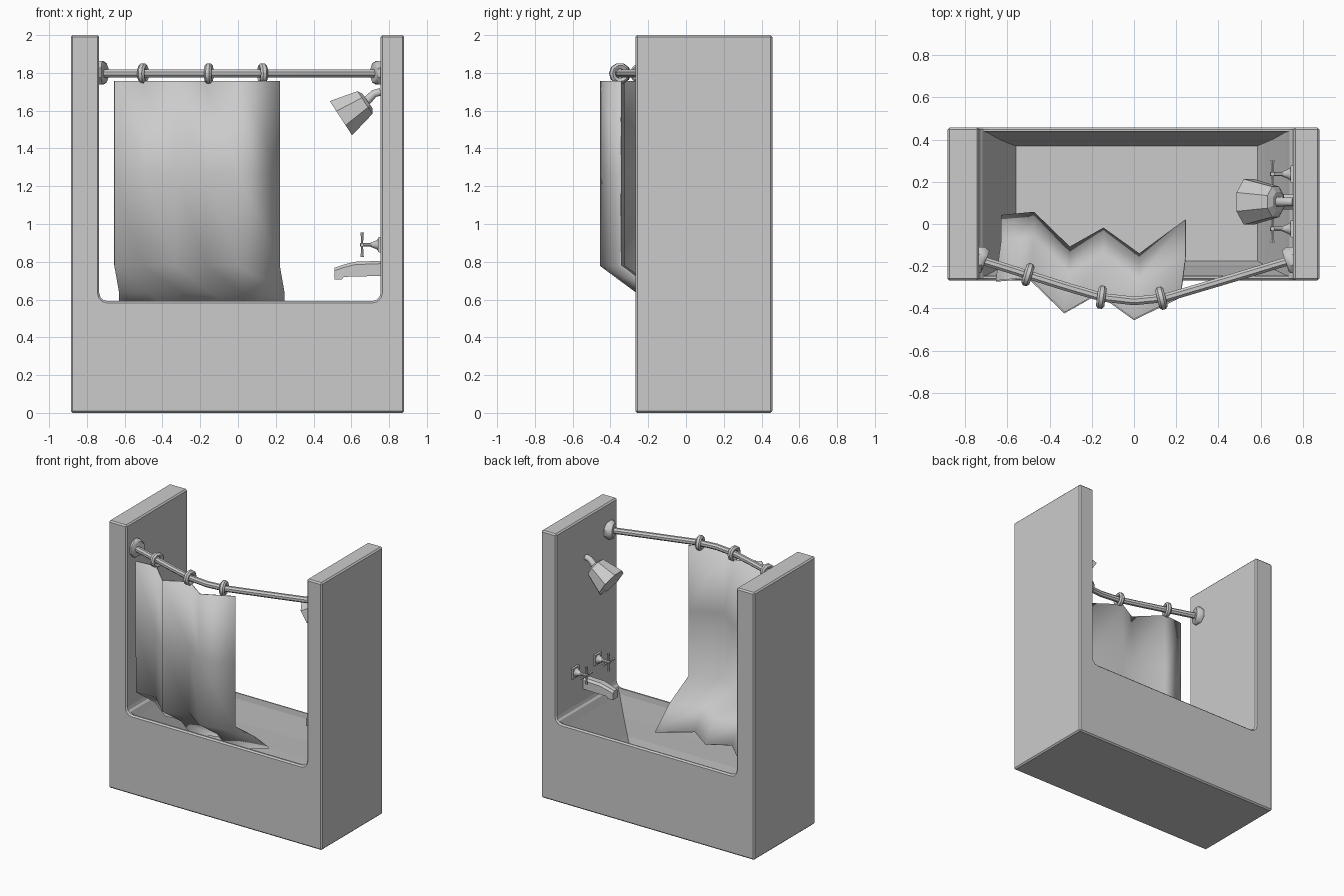
import bpy, bmesh, math
from mathutils import Vector

if "Cube" in bpy.data.objects:
    bpy.data.objects.remove(bpy.data.objects["Cube"])


def finish(name, bm, smooth=None):
    bmesh.ops.recalc_face_normals(bm, faces=bm.faces)
    me = bpy.data.meshes.new(name)
    bm.to_mesh(me)
    bm.free()
    ob = bpy.data.objects.new(name, me)
    bpy.context.collection.objects.link(ob)
    if smooth:
        bpy.ops.object.select_all(action='DESELECT')
        ob.select_set(True)
        bpy.context.view_layer.objects.active = ob
        bpy.ops.object.shade_smooth_by_angle(angle=math.radians(smooth))
    return ob


def loft(bm, rings, caps=True, closed=True):
    """Skin a list of point rings with quads."""
    vs = [[bm.verts.new(p) for p in r] for r in rings]
    n = len(vs[0])
    for a, b in zip(vs, vs[1:]):
        for i in range(n if closed else n - 1):
            j = (i + 1) % n
            bm.faces.new((a[i], a[j], b[j], b[i]))
    if caps:
        bm.faces.new(vs[0])
        bm.faces.new(vs[-1])


def tube(bm, path, radii, sides=8):
    """Sweep a regular polygon along a path, with one radius per point."""
    path = [Vector(p) for p in path]
    rings = []
    for i, p in enumerate(path):
        t = (path[min(i + 1, len(path) - 1)] - path[max(i - 1, 0)]).normalized()
        ref = Vector((0, 0, 1)) if abs(t.z) < 0.9 else Vector((0, 1, 0))
        u = t.cross(ref).normalized()
        v = t.cross(u)
        rings.append([p + radii[i] * (math.cos(a) * u + math.sin(a) * v)
                      for a in (2 * math.pi * (k + 0.5) / sides for k in range(sides))])
    loft(bm, rings)


# Surround: U-shaped block with filleted inner corners, tub basin cut out
XL, XR, RIM, F = -0.735, 0.755, 0.592, 0.045
prof = [(-0.885, 0), (0.88, 0), (0.88, 2), (XR, 2)]
for k in range(4):
    a = math.radians(30 * k)
    prof.append((XR - F + F * math.cos(a), RIM + F - F * math.sin(a)))
for k in range(3, -1, -1):
    a = math.radians(30 * k)
    prof.append((XL + F - F * math.cos(a), RIM + F - F * math.sin(a)))
prof += [(XL, 2), (-0.885, 2)]
bm = bmesh.new()
loft(bm, [[(x, y, z) for x, z in prof] for y in (-0.268, 0.457)])
tub = finish("bathtub_surround", bm)
bev = tub.modifiers.new("edge_bevel", 'BEVEL')
bev.width = 0.01
bev.segments = 1
bev.limit_method = 'ANGLE'
bev.angle_limit = math.radians(40)

levels = [(0.65, -0.733, 0.753, -0.250, 0.443), (0.55, -0.70, 0.72, -0.243, 0.436),
          (0.40, -0.645, 0.665, -0.215, 0.405), (0.28, -0.60, 0.62, -0.195, 0.385),
          (0.20, -0.56, 0.585, -0.175, 0.37)]
bm = bmesh.new()
loft(bm, [[(a, c, z), (b, c, z), (b, d, z), (a, d, z)] for z, a, b, c, d in levels])
cutter = finish("basin_cutter", bm)
cutter.hide_render = True
cutter.hide_viewport = True
cut = tub.modifiers.new("basin", 'BOOLEAN')
cut.object = cutter
cut.operation = 'DIFFERENCE'
cut.solver = 'EXACT'

# Bowed curtain rod with wall flanges
rod = [(-0.73, -0.17), (-0.60, -0.21), (-0.33, -0.295), (-0.15, -0.348), (0.0, -0.365),
       (0.15, -0.35), (0.47, -0.255), (0.75, -0.17)]
bm = bmesh.new()
tube(bm, [(x, y, 1.797) for x, y in rod], [0.022] * len(rod))
for x0, x1 in ((XL, -0.703), (XR, 0.717)):
    xm = x0 + (x1 - x0) * 0.6
    tube(bm, [(x0, -0.17, 1.8), (xm, -0.17, 1.8), (x1, -0.175, 1.8)], [0.067, 0.067, 0.055])
finish("curtain_rod", bm, 40)

# Curtain rings
for i, (x, y, ang) in enumerate(((-0.503, -0.24, -17), (-0.155, -0.347, -8), (0.13, -0.352, 14))):
    a = math.radians(ang)
    t, s = Vector((math.cos(a), math.sin(a), 0)), Vector((-math.sin(a), math.cos(a), 0))
    c, up = Vector((x, y, 1.797)), Vector((0, 0, 1))
    section = [(0.026, -0.012), (0.043, -0.02), (0.055, -0.009),
               (0.055, 0.009), (0.043, 0.02), (0.026, 0.012)]
    rings = []
    for k in range(11):
        b = math.radians(36 * k)
        r = math.cos(b) * s + math.sin(b) * up
        rings.append([c + r * q + t * w for q, w in section])
    bm = bmesh.new()
    loft(bm, rings, caps=False)
    bmesh.ops.remove_doubles(bm, verts=bm.verts, dist=1e-5)
    finish(f"curtain_ring_{i + 1}", bm, 40)

# Pleated curtain hanging over the front and swept into the tub
pleats = [(-0.655, -0.27), (-0.50, -0.255), (-0.33, -0.42), (-0.17, -0.33),
          (0.0, -0.452), (0.22, -0.345)]
drops = [(1.757, 0, 0), (1.27, 0, 0), (0.78, 0, 0), (0.64, 0.025, 0.19), (0.49, 0.025, 0.31)]
bm = bmesh.new()
rows = []
for z, dx, dy in drops:
    row = []
    for i, (x, y) in enumerate(pleats):
        row.append((x + dx, y + dy - (0.06 if i == 5 and dy > 0.3 else 0) * -1 * 0.9, z))
    rows.append(row)
loft(bm, rows, caps=False, closed=False)
curtain = finish("shower_curtain", bm, 80)
sol = curtain.modifiers.new("thickness", 'SOLIDIFY')
sol.thickness = 0.008
sol.offset = 0

# Shower arm and head
YC = 0.105
bm = bmesh.new()
tube(bm, [(XR, YC, 1.70), (0.72, YC, 1.69), (0.69, YC, 1.66), (0.66, YC, 1.63)],
     [0.022, 0.022, 0.025, 0.025])
finish("shower_arm", bm, 50)
bm = bmesh.new()
tube(bm, [(0.685, YC, 1.652), (0.672, YC, 1.643), (0.545, YC, 1.56), (0.56, YC, 1.57)],
     [0.05, 0.078, 0.117, 0.105])
# order the inner face ring after the lip so the front is recessed
finish("shower_head", bm)

# Tub spout: side profile with half-width at each point pair (top, bottom)
spout = [(XR, 0.805, 0.725, 0.036), (0.62, 0.80, 0.722, 0.036), (0.56, 0.785, 0.72, 0.034),
         (0.55, 0.782, 0.705, 0.033), (0.51, 0.768, 0.705, 0.028)]
bm = bmesh.new()
loft(bm, [[(x, YC - w, b), (x, YC + w, b), (x, YC + w, t - 0.015), (x, YC + w * 0.6, t),
           (x, YC - w * 0.6, t), (x, YC - w, t - 0.015)] for x, t, b, w in spout])
finish("tub_spout", bm)

# Cross-handle taps
for side, y in (("left", YC + 0.132), ("right", YC - 0.128)):
    z = 0.89
    bm = bmesh.new()
    tube(bm, [(XR, y, z), (0.742, y, z)], [0.058, 0.055], 4)
    tube(bm, [(0.742, y, z), (0.73, y, z), (0.70, y, z), (0.645, y, z)],
         [0.034, 0.024, 0.011, 0.011], 8)
    for d in (Vector((0, 1, 0)), Vector((0, 0, 1))):
        c = Vector((0.657, y, z))
        tube(bm, [c - d * 0.065, c - d * 0.045, c, c + d * 0.045, c + d * 0.065],
             [0.011, 0.008, 0.006, 0.008, 0.011], 6)
    finish(f"tap_{side}", bm, 40)
